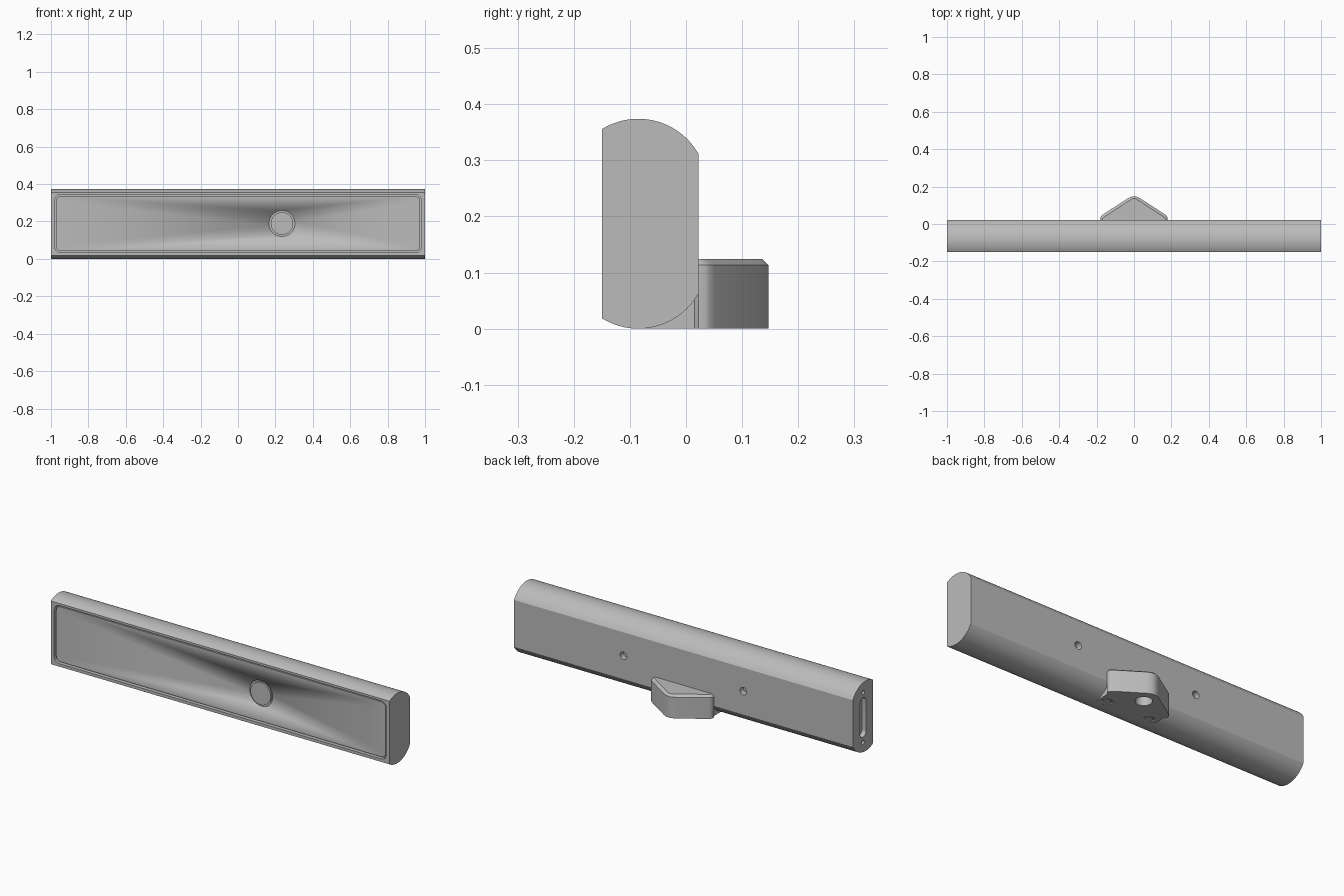
import bpy, bmesh
from math import sin, cos, pi, radians, sqrt

cube = bpy.data.objects.get("Cube")
if cube:
    bpy.data.objects.remove(cube, do_unlink=True)

grey = bpy.data.materials.new("satin_grey")
grey.use_nodes = True
grey.diffuse_color = (0.5, 0.5, 0.5, 1)
grey.node_tree.nodes["Principled BSDF"].inputs["Base Color"].default_value = (0.5, 0.5, 0.5, 1)

MID = 0.187            # mid height of the bar
FRONT, BACK = -0.15, 0.022
LENS_X = 0.235


def finish(name, bm):
    bmesh.ops.recalc_face_normals(bm, faces=bm.faces)
    mesh = bpy.data.meshes.new(name)
    bm.to_mesh(mesh)
    bm.free()
    mesh.materials.append(grey)
    obj = bpy.data.objects.new(name, mesh)
    bpy.context.collection.objects.link(obj)
    return obj


def skin(name, rings):
    """Closed solid skinned through equal-length rings of points."""
    bm = bmesh.new()
    loops = [[bm.verts.new(p) for p in ring] for ring in rings]
    n = len(loops[0])
    for a, b in zip(loops, loops[1:]):
        for i in range(n):
            j = (i + 1) % n
            bm.faces.new((a[i], a[j], b[j], b[i]))
    bm.faces.new(loops[0])
    bm.faces.new(loops[-1])
    return finish(name, bm)


def rounded_rect(half_w, half_h, r, steps=6):
    pts = []
    for c, (sx, sy) in enumerate(((1, 1), (-1, 1), (-1, -1), (1, -1))):
        for k in range(steps):
            a = pi / 2 * (c + k / (steps - 1))
            pts.append((sx * (half_w - r) + r * cos(a), sy * (half_h - r) + r * sin(a)))
    return pts


def circle(r, n=32):
    return [(r * cos(2 * pi * i / n), r * sin(2 * pi * i / n)) for i in range(n)]


def extrude(name, shape, axis, centre, start, end):
    """Extrude a 2D shape along an axis between two positions."""
    def place(u, v, d):
        u, v = u + centre[0], v + centre[1]
        return {"X": (d, u, v), "Y": (u, d, v), "Z": (u, v, d)}[axis]
    return skin(name, [[place(u, v, d) for u, v in shape] for d in (start, end)])


def cut(target, cutter):
    cutter.hide_render = True
    mod = target.modifiers.new("cut", "BOOLEAN")
    mod.operation, mod.solver, mod.object = "DIFFERENCE", "EXACT", cutter
    bpy.context.view_layer.objects.active = target
    bpy.ops.object.modifier_apply(modifier=mod.name)
    bpy.data.objects.remove(cutter, do_unlink=True)


def smooth(obj, angle=30):
    bpy.ops.object.select_all(action="DESELECT")
    obj.select_set(True)
    bpy.context.view_layer.objects.active = obj
    bpy.ops.object.shade_smooth_by_angle(angle=radians(angle))


# Bar housing: flat front and back, arched top and bottom
R, AXIS_Y = 0.1233, -0.085
top = []
for i in range(25):
    y = BACK + (FRONT - BACK) * i / 24
    top.append((y, MID - R + sqrt(R * R - (y - AXIS_Y) ** 2)))
profile = top + [(y, -z) for y, z in reversed(top)]
housing = extrude("housing", profile, "X", (0, MID), -1, 1)

# Front recess
cut(housing, extrude("recess_cutter", rounded_rect(0.98, 0.155, 0.03), "Y",
                     (0, MID + 0.002), FRONT - 0.05, FRONT + 0.02))
# Back fixing holes
for x in (-0.354, 0.354):
    cut(housing, extrude("hole_cutter", circle(0.02), "Y", (x, MID), BACK - 0.03, BACK + 0.05))
# Slot and screw holes in one end
cut(housing, extrude("slot_cutter", rounded_rect(0.026, 0.105, 0.025), "X",
                     (-0.064, MID), -1.05, -0.975))
for s in (-1, 1):
    cut(housing, extrude("screw_cutter", circle(0.011, 20), "X",
                         (-0.064, MID + s * 0.133), -1.05, -0.97))
smooth(housing)

# Front panel with a round opening, softly shaded around the opening
bm = bmesh.new()
front_y, floor_y, rear_y = FRONT + 0.006, FRONT + 0.014, FRONT + 0.021
outline = rounded_rect(0.972, 0.147, 0.024)
n = len(outline)
rim = [(LENS_X + 0.07 * cos(2 * pi * (i + 0.5) / n), 0.07 * sin(2 * pi * (i + 0.5) / n))
       for i in range(n)]


def ring(shape, y):
    return [bm.verts.new((u, y, v + MID + 0.002)) for u, v in shape]


loops = [ring(outline, rear_y), ring(outline, front_y), ring(rim, front_y), ring(rim, floor_y)]
for k, (a, b) in enumerate(zip(loops, loops[1:])):
    for i in range(n):
        j = (i + 1) % n
        f = bm.faces.new((a[i], a[j], b[j], b[i]))
        f.smooth = k > 0
bm.faces.new(loops[0])
floor = bm.faces.new(loops[-1])
for loop in (loops[0], loops[1], loops[3]):
    for i in range(n):
        bm.edges.get((loop[i], loop[(i + 1) % n])).smooth = False
finish("front_panel", bm)

# Lens button inside the opening
lens = extrude("lens_button", circle(0.06, 40), "Y", (LENS_X, MID + 0.002),
               FRONT + 0.005, FRONT + 0.016)
smooth(lens)


# Rear mount: rounded triangular block with a chamfered top and a foot under the bar
def mount_outline(inset):
    half = [(0.17, -0.085), (0.17, 0.015), (0.18, 0.022), (0.18, 0.034),
            (0.176, 0.042), (0.166, 0.051), (0.04, 0.133), (0.026, 0.141), (0.01, 0.147)]
    half = [(x - inset * 0.9, y - (inset if y > 0.03 else 0)) for x, y in half[:-1]] + \
           [(0.009, half[-1][1] - inset)]
    return half + [(-x, y) for x, y in reversed(half)]


mount = skin("rear_mount", [[(x, y, z) for x, y in mount_outline(d)]
                            for d, z in ((0, 0), (0, 0.113), (0.011, 0.124))])
cut(mount, extrude("socket_cutter", circle(0.04), "Z", (0, 0.07), -0.05, 0.07))
for x in (-0.125, 0.125):
    cut(mount, extrude("foot_cutter", circle(0.028), "Z", (x, -0.045), -0.05, 0.008))
smooth(mount)

# Screw heads in the foot
for side, x in (("right", -0.125), ("left", 0.125)):
    smooth(extrude("foot_screw_" + side, circle(0.02), "Z", (x, -0.045), 0.002, 0.012))
